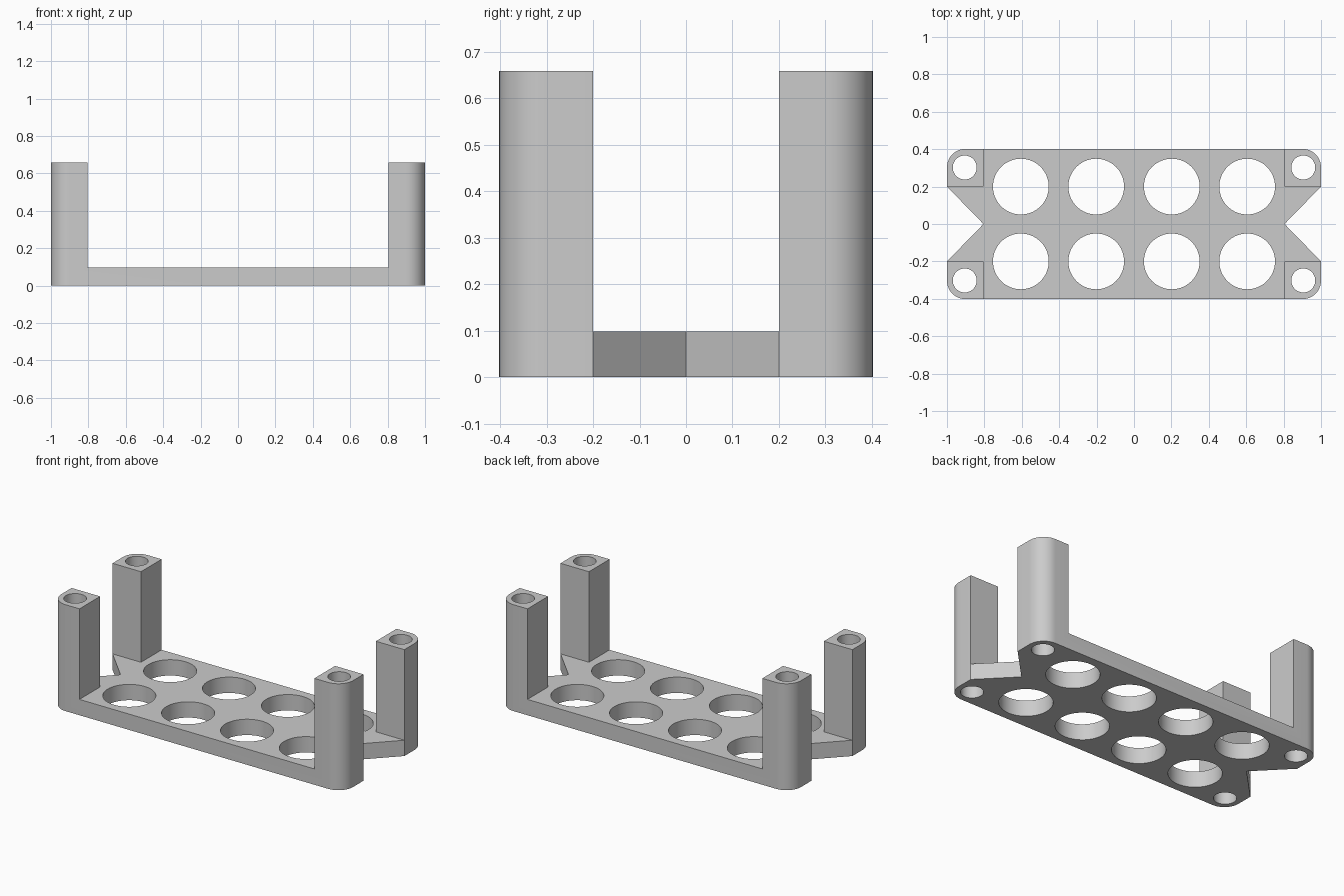
import bpy, bmesh, math

if "Cube" in bpy.data.objects:
    bpy.data.objects.remove(bpy.data.objects["Cube"], do_unlink=True)

HALF_X, HALF_Y = 1.0, 0.402        # overall half sizes
POST_X, POST_Y = 0.805, 0.2        # inner faces of the corner posts
HEIGHT, PLATE = 0.659, 0.098
CORNER = 0.1

grey = bpy.data.materials.new("Grey")
grey.use_nodes = True
grey.diffuse_color = (0.6, 0.6, 0.6, 1)
grey.node_tree.nodes["Principled BSDF"].inputs["Base Color"].default_value = grey.diffuse_color


def prism(name, outline, z0, z1):
    """Extrude a flat outline from z0 up to z1."""
    bm = bmesh.new()
    face = bm.faces.new([bm.verts.new((x, y, z0)) for x, y in outline])
    top = bmesh.ops.extrude_face_region(bm, geom=[face])["geom"]
    bmesh.ops.translate(bm, vec=(0, 0, z1 - z0),
                        verts=[v for v in top if isinstance(v, bmesh.types.BMVert)])
    bmesh.ops.recalc_face_normals(bm, faces=bm.faces)
    mesh = bpy.data.meshes.new(name)
    bm.to_mesh(mesh)
    bm.free()
    mesh.materials.append(grey)
    obj = bpy.data.objects.new(name, mesh)
    bpy.context.collection.objects.link(obj)
    return obj


def arc(cx, cy, r, start, sweep, steps):
    return [(cx + r * math.cos(math.radians(start + sweep * i / steps)),
             cy + r * math.sin(math.radians(start + sweep * i / steps)))
            for i in range(steps + 1)]


def all_round(quarter):
    """Mirror a counter-clockwise first-quadrant path into a closed outline."""
    half = quarter + [(-x, y) for x, y in reversed(quarter)]
    path = half + [(x, -y) for x, y in reversed(half)]
    return [p for i, p in enumerate(path) if math.dist(p, path[i - 1]) > 1e-5]


# Full-height body with rounded corners and a V notch at each end
body = prism("tray_with_posts", all_round(
    [(POST_X, 0), (HALF_X, POST_Y)]
    + arc(HALF_X - CORNER, HALF_Y - CORNER, CORNER, 0, 90, 12)), 0, HEIGHT)

# Cross-shaped space that leaves the plate and four posts
cutters = [prism("post_gap_cutter", all_round(
    [(1.2, POST_Y), (POST_X, POST_Y), (POST_X, 0.6)]), PLATE, 1)]

# Large holes in the plate and bolt holes down the posts
holes = [(x, y, 0.149, 64) for x in (-0.605, -0.202, 0.202, 0.605) for y in (-0.2, 0.2)]
holes += [(x, y, 0.064, 40) for x in (-0.905, 0.905) for y in (-0.302, 0.302)]
for x, y, r, n in holes:
    cutters.append(prism("hole_cutter", arc(x, y, r, 0, 360, n)[:-1], -0.1, 1))

bpy.ops.object.select_all(action="DESELECT")
bpy.context.view_layer.objects.active = body
body.select_set(True)
for cutter in cutters:
    cutter.hide_render = True
    cut = body.modifiers.new("Cut", "BOOLEAN")
    cut.operation, cut.solver, cut.object = "DIFFERENCE", "EXACT", cutter
    bpy.ops.object.modifier_apply(modifier=cut.name)
    bpy.data.objects.remove(cutter, do_unlink=True)

bpy.ops.object.shade_smooth_by_angle(angle=math.radians(30))
